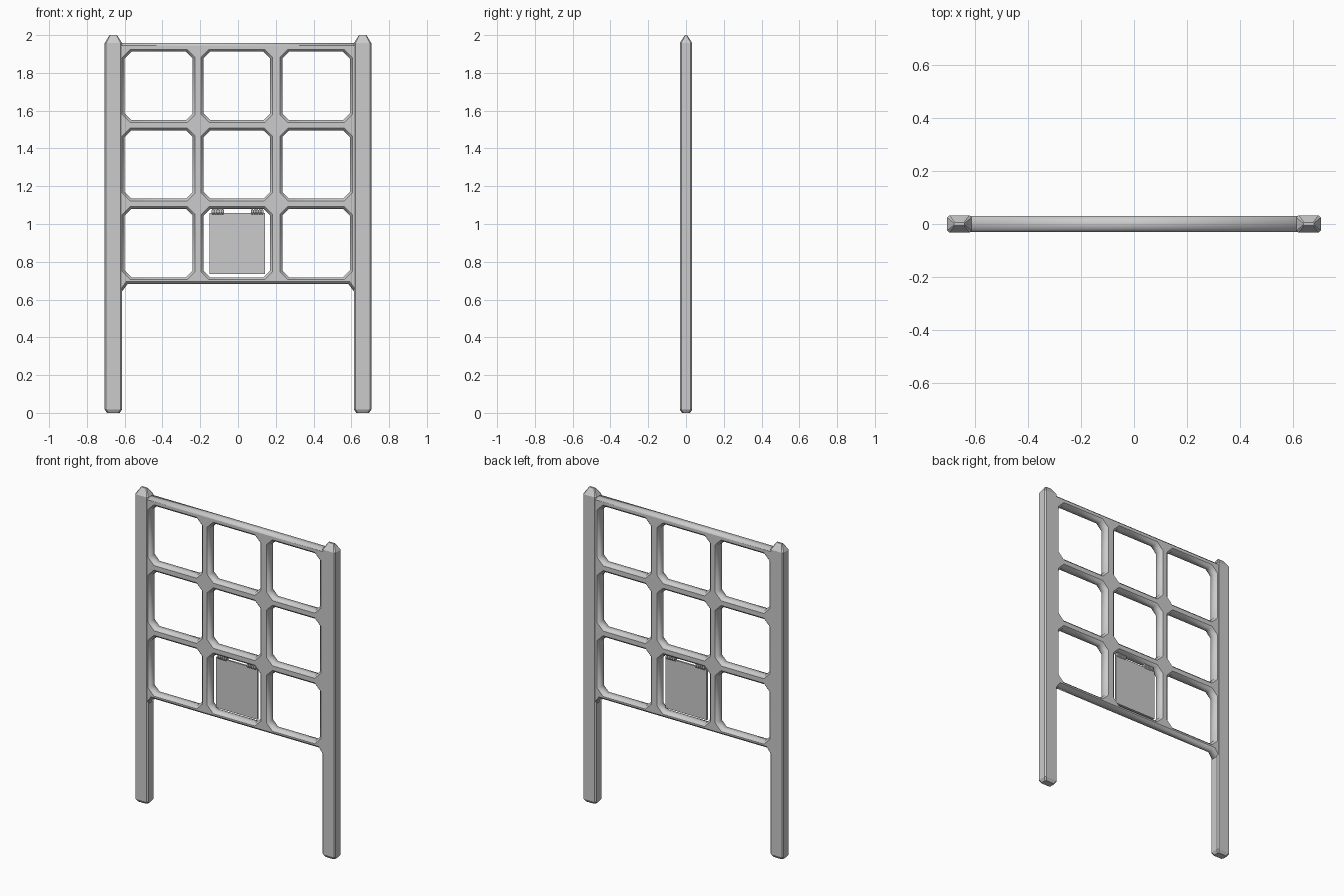
import bpy, bmesh, math
from mathutils import Matrix

if "Cube" in bpy.data.objects:
    bpy.data.objects.remove(bpy.data.objects["Cube"])


def add_object(name, bm):
    bmesh.ops.recalc_face_normals(bm, faces=bm.faces)
    mesh = bpy.data.meshes.new(name)
    bm.to_mesh(mesh)
    bm.free()
    obj = bpy.data.objects.new(name, mesh)
    bpy.context.collection.objects.link(obj)
    return obj


def cut_rect(x0, x1, z0, z1, c):
    """Rectangle with chamfered corners."""
    return [(x0 + c, z0), (x1 - c, z0), (x1, z0 + c), (x1, z1 - c),
            (x1 - c, z1), (x0 + c, z1), (x0, z1 - c), (x0, z0 + c)]


def loft(bm, rings):
    loops = [[bm.verts.new(p) for p in ring] for ring in rings]
    n = len(loops[0])
    for a, b in zip(loops, loops[1:]):
        for i in range(n):
            bm.faces.new((a[i], a[(i + 1) % n], b[(i + 1) % n], b[i]))
    bm.faces.new(loops[0][::-1])
    bm.faces.new(loops[-1])


# Lattice: one filled outline with nine chamfered windows and bevelled edges
BEVEL, HALF = 0.013, 0.031
outline = [(-0.64, 0.645), (-0.612, 0.645), (-0.585, 0.682), (0.585, 0.682),
           (0.612, 0.645), (0.64, 0.645), (0.64, 1.957), (-0.64, 1.957)]
columns = [(-0.60, -0.24), (-0.182, 0.17), (0.235, 0.592)]
rows = [(0.718, 1.08), (1.135, 1.495), (1.55, 1.912)]
loops = [outline] + [cut_rect(*c, *r, 0.035) for c in columns for r in rows]

curve = bpy.data.curves.new("lattice_profile", 'CURVE')
curve.dimensions = '2D'
curve.fill_mode = 'BOTH'
curve.extrude = HALF - BEVEL
curve.bevel_depth = BEVEL
curve.bevel_resolution = 0
curve.offset = -BEVEL
for pts in loops:
    spline = curve.splines.new('POLY')
    spline.points.add(len(pts) - 1)
    for p, (x, z) in zip(spline.points, pts):
        p.co = (x, z, 0, 1)
    spline.use_cyclic_u = True
helper = bpy.data.objects.new("lattice_profile", curve)
bpy.context.collection.objects.link(helper)
bpy.context.view_layer.update()
mesh = bpy.data.meshes.new_from_object(
    helper.evaluated_get(bpy.context.evaluated_depsgraph_get()))
bpy.data.objects.remove(helper)
bm = bmesh.new()
bm.from_mesh(mesh)
bmesh.ops.remove_doubles(bm, verts=bm.verts, dist=0.0002)
bm.transform(Matrix.Rotation(math.pi / 2, 4, 'X'))
add_object("lattice", bm)

# Side posts with chamfered edges, bevelled feet and hipped tops
for side, name in ((-1, "left_post"), (1, "right_post")):
    bm = bmesh.new()
    sections = [(0.0, 0.034, 0.022), (0.018, 0.046, 0.033),
                (1.958, 0.046, 0.033), (2.0, 0.02, 0.006)]
    rings = []
    for z, hx, hy in sections:
        ring = cut_rect(-hx, hx, -hy, hy, min(0.008, hy * 0.5))
        rings.append([(side * 0.66 + x, y, z) for x, y in ring])
    loft(bm, rings)
    add_object(name, bm)

# Hanging flap in the lower middle window
bm = bmesh.new()
bmesh.ops.create_cube(bm, size=1, matrix=Matrix.Translation((-0.004, 0, 0.897))
                      @ Matrix.Diagonal((0.292, 0.012, 0.322, 1)))
add_object("flap", bm)

# Hinges: a row of small rings around a pin
for x0, name in ((-0.106, "left_hinge"), (0.102, "right_hinge")):
    bm = bmesh.new()
    turn = Matrix.Rotation(math.pi / 2, 4, 'Y')
    bmesh.ops.create_cone(bm, cap_ends=True, segments=8, radius1=0.009, radius2=0.009,
                          depth=0.066, matrix=Matrix.Translation((x0, 0, 1.066)) @ turn)
    for i in range(5):
        x = x0 + (i - 2) * 0.013
        bmesh.ops.create_cone(bm, cap_ends=True, segments=12, radius1=0.016, radius2=0.016,
                              depth=0.009, matrix=Matrix.Translation((x, 0, 1.066)) @ turn)
    add_object(name, bm)
